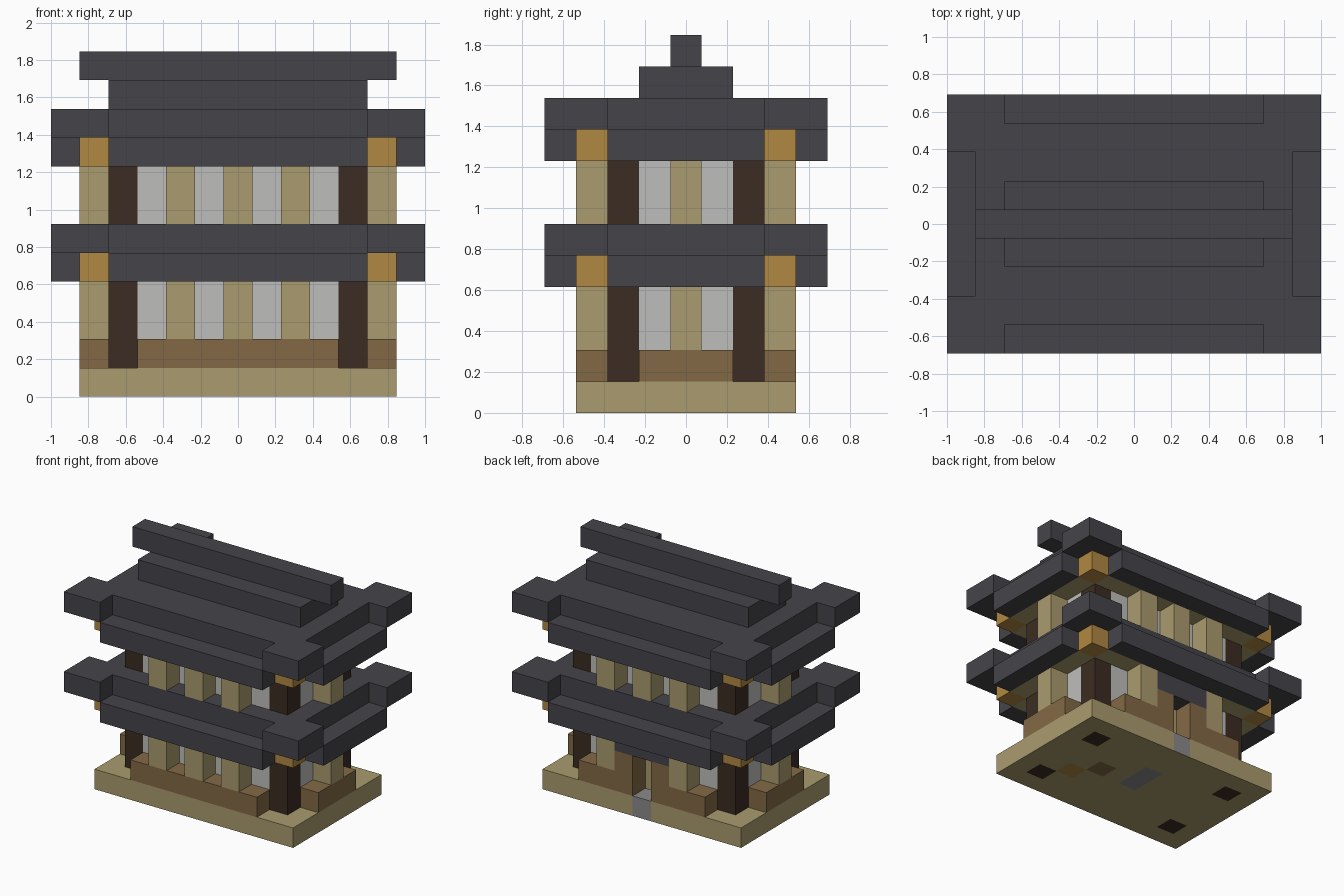
import bpy, bmesh
from mathutils import Vector

cube = bpy.data.objects.get("Cube")
if cube:
    bpy.data.objects.remove(cube, do_unlink=True)

U = 2 / 13  # one block


def material(name, hex_code):
    srgb = [int(hex_code[i:i + 2], 16) / 255 for i in (0, 2, 4)]
    col = [c / 12.92 if c <= 0.04045 else ((c + 0.055) / 1.055) ** 2.4 for c in srgb] + [1]
    m = bpy.data.materials.new(name)
    m.use_nodes = True
    m.diffuse_color = col
    m.node_tree.nodes["Principled BSDF"].inputs["Base Color"].default_value = col
    return m


TAN = material("tan_stone", "aa9c6e")
BROWN = material("brown_wood", "836946")
DARK = material("dark_wood", "3b2c22")
WHITE = material("white_plaster", "bebebc")
ORANGE = material("orange_wood", "b18843")
SLATE = material("slate_tile", "454449")
GREY = material("grey_stone", "8a8a8a")


def box(name, x, y, z, mat):
    """Box over inclusive block ranges in x and y, and z from bottom to top."""
    lo = Vector((x[0] - 0.5, y[0] - 0.5, z[0])) * U
    hi = Vector((x[1] + 0.5, y[1] + 0.5, z[1])) * U
    bm = bmesh.new()
    bmesh.ops.create_cube(bm, size=1)
    for v in bm.verts:
        v.co = (lo + hi) / 2 + v.co * (hi - lo)
    me = bpy.data.meshes.new(name)
    bm.to_mesh(me)
    bm.free()
    me.materials.append(mat)
    ob = bpy.data.objects.new(name, me)
    bpy.context.collection.objects.link(ob)
    return ob


# Base slab, cut into blocks so the inlaid stones can be coloured
base = box("base_slab", (-5, 5), (-3, 3), (0, 1), TAN)
for m in (DARK, GREY, ORANGE, BROWN):
    base.data.materials.append(m)
bm = bmesh.new()
bm.from_mesh(base.data)
for axis, half in ((Vector((1, 0, 0)), 5), (Vector((0, 1, 0)), 3)):
    for i in range(-half, half):
        bmesh.ops.bisect_plane(bm, geom=bm.verts[:] + bm.edges[:] + bm.faces[:],
                               plane_co=axis * (i + 0.5) * U, plane_no=axis)
bm.normal_update()
inlays = {(3, -1): 3, (2, 0): 4, (0, 0): 2, (0, 1): 2}
for f in bm.faces:
    c = f.calc_center_median() / U
    cell = (round(c.x), round(c.y))
    if f.normal.z < -0.5:
        post = abs(cell[0]) == 4 and abs(cell[1]) == 2
        f.material_index = 1 if post else inlays.get(cell, 0)
    elif abs(c.x) < 0.6 and c.y > 2.5:
        f.material_index = 2  # doorstep
bm.to_mesh(base.data)
bm.free()

# Plinth beams around the ground floor, open at the rear door
box("front_plinth", (-3, 3), (-3, -3), (1, 2), BROWN)
for s, side in ((1, "left"), (-1, "right")):
    box(side + "_plinth", (5 * s, 5 * s), (-1, 1), (1, 2), BROWN)
    box(side + "_rear_plinth", sorted((s, 3 * s)), (3, 3), (1, 2), BROWN)
    box(side + "_door_jamb", (s, s), (3, 3), (2, 3), BROWN)
box("door_lintel", (-1, 1), (3, 3), (3, 4), SLATE)
box("door_panel", (0, 0), (2, 2), (1, 3), TAN)


def storey(tag, floor, sill, top):
    """Walls, posts and pillars of one floor."""
    ground = tag == "lower"
    for s, side in ((1, "left"), (-1, "right")):
        box(f"{tag}_{side}_wall", (4 * s, 4 * s), (-1, 1), (floor, top), WHITE)
        box(f"{tag}_{side}_pillar", (5 * s, 5 * s), (0, 0), (sill, top), TAN)
        for t, end in ((1, "rear"), (-1, "front")):
            box(f"{tag}_{end}_{side}_post", (4 * s, 4 * s), (2 * t, 2 * t), (floor, top), DARK)
    for t, end in ((1, "rear"), (-1, "front")):
        y = (2 * t, 2 * t)
        if ground and t == 1:
            box("lower_rear_wall_left", (1, 3), y, (floor, top), WHITE)
            box("lower_rear_wall_right", (-3, -1), y, (floor, top), WHITE)
            box("lower_rear_wall_top", (0, 0), y, (3, top), WHITE)
        else:
            box(f"{tag}_{end}_wall", (-3, 3), y, (floor, top), WHITE)
        for x in (-2, 0, 2):
            if not (ground and t == 1 and x == 0):
                box(f"{tag}_{end}_pillar_{x + 3}", (x, x), (3 * t, 3 * t), (sill, top), TAN)


def roof(tag, z):
    """Ceiling, corner brackets, eaves and the roof slab with its corners."""
    low, high = (z, z + 1), (z + 1, z + 2)
    box(tag + "_ceiling", (-4, 4), (-3, 3), low, TAN)
    box(tag + "_roof_slab", (-5, 5), (-3, 3), high, SLATE)
    for s, side in ((1, "left"), (-1, "right")):
        box(f"{tag}_{side}_ceiling", (5 * s, 5 * s), (-2, 2), low, TAN)
        box(f"{tag}_{side}_eave", (6 * s, 6 * s), (-2, 2), low, SLATE)
        for t, end in ((1, "rear"), (-1, "front")):
            box(f"{tag}_{end}_{side}_bracket", (5 * s, 5 * s), (3 * t, 3 * t), low, ORANGE)
            box(f"{tag}_{end}_{side}_corner_tip", (6 * s, 6 * s),
                sorted((3 * t, 4 * t)), high, SLATE)
            box(f"{tag}_{end}_{side}_corner_edge", (5 * s, 5 * s), (4 * t, 4 * t), high, SLATE)
    for t, end in ((1, "rear"), (-1, "front")):
        box(f"{tag}_{end}_eave", (-4, 4), (4 * t, 4 * t), low, SLATE)


storey("lower", 1, 2, 4)
roof("lower", 4)
storey("upper", 6, 6, 8)
roof("upper", 8)

# Stepped ridge
box("ridge_step", (-4, 4), (-1, 1), (10, 11), SLATE)
box("ridge_beam", (-5, 5), (0, 0), (11, 12), SLATE)
